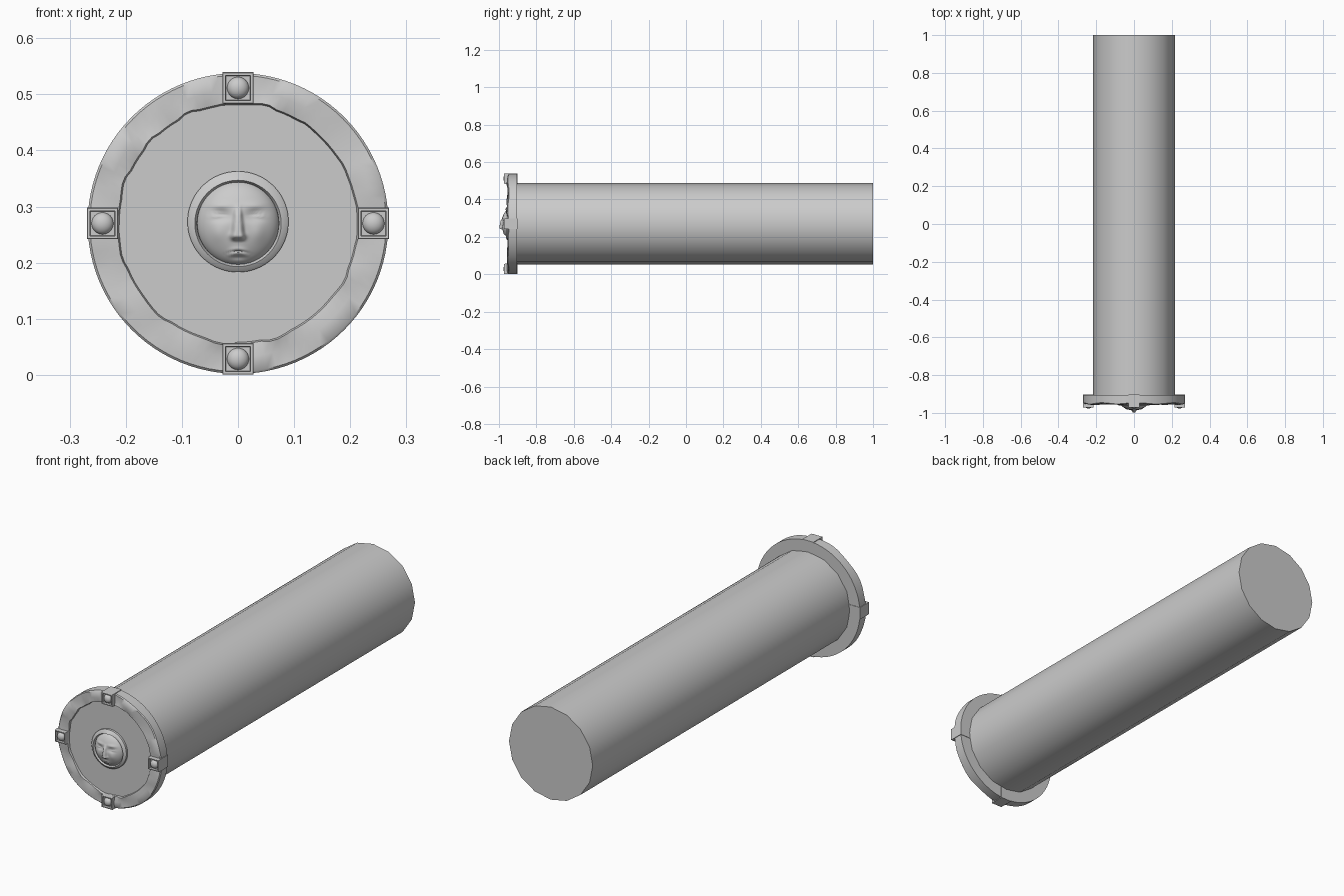
import bpy, bmesh, math, random
from mathutils import Matrix, Vector

if "Cube" in bpy.data.objects:
    bpy.data.objects.remove(bpy.data.objects["Cube"])

random.seed(7)
CZ = 0.27                      # height of the long axis
grey = bpy.data.materials.new("stone grey")
grey.diffuse_color = (0.6, 0.6, 0.6, 1)
grey.use_nodes = True
grey.node_tree.nodes["Principled BSDF"].inputs["Base Color"].default_value = grey.diffuse_color


def finish(name, bm, angle=35):
    bmesh.ops.recalc_face_normals(bm, faces=bm.faces)
    me = bpy.data.meshes.new(name)
    bm.to_mesh(me)
    bm.free()
    ob = bpy.data.objects.new(name, me)
    bpy.context.collection.objects.link(ob)
    me.materials.append(grey)
    bpy.ops.object.select_all(action='DESELECT')
    ob.select_set(True)
    bpy.context.view_layer.objects.active = ob
    bpy.ops.object.shade_smooth_by_angle(angle=math.radians(angle))
    return ob


def lathe(bm, n, section, closed=True):
    """Sweep section(angle) -> [(radius, y)] around the long axis."""
    rows = []
    for i in range(n):
        a = 2 * math.pi * i / n
        rows.append([bm.verts.new((r * math.cos(a), y, CZ + r * math.sin(a)))
                     for r, y in section(a)])
    m = len(rows[0])
    for i in range(n):
        p, q = rows[i], rows[(i + 1) % n]
        for j in range(m if closed else m - 1):
            k = (j + 1) % m
            bm.faces.new((p[j], p[k], q[k], q[j]))
    return rows


# Long shaft with flat ends
bm = bmesh.new()
rows = lathe(bm, 16, lambda a: [(0.217, -0.91), (0.217, 1.0)], closed=False)
for j in (0, 1):
    bm.faces.new([r[j] for r in rows])
finish("shaft", bm)

# Smooth front plate inside the collar
bm = bmesh.new()
rows = lathe(bm, 48, lambda a: [(0.222, -0.906), (0.222, -0.945)], closed=False)
for j in (0, 1):
    bm.faces.new([r[j] for r in rows])
finish("front_plate", bm)


# Worn collar with a chipped, uneven front
def wave(lo, hi):
    terms = [(k, random.uniform(-1, 1), random.uniform(0, 6.28)) for k in range(lo, hi)]
    return lambda a: 0.5 * sum(s * math.sin(k * a + p) for k, s, p in terms)


wear, chips = wave(4, 13), wave(9, 22)


def collar(a):
    w = max(-1, min(1, wear(a)))
    c = max(-1, min(1, chips(a)))
    chip = 0.004 * max(0, c)
    return [(0.268, -0.904), (0.268, -0.949 - 0.003 * w),
            (0.264, -0.953 - 0.003 * w), (0.238, -0.955 - 0.004 * w + chip),
            (0.214 + chip, -0.953 - 0.003 * c), (0.211 + chip, -0.944),
            (0.211, -0.904)]


bm = bmesh.new()
lathe(bm, 96, collar)
finish("worn_collar", bm, 40)

# Four square studs: stepped frame with a round bead
for k, side in enumerate(("right", "top", "left", "bottom")):
    a = k * math.pi / 2
    c = Vector((0.2415 * math.cos(a), 0, CZ + 0.2415 * math.sin(a)))
    bm = bmesh.new()
    loops = []
    for h, y in ((0.028, -0.902), (0.028, -0.969), (0.0265, -0.972),
                 (0.0225, -0.972), (0.0215, -0.962)):
        loops.append([bm.verts.new((c.x + sx * h, y, c.z + sz * h))
                      for sx, sz in ((-1, -1), (1, -1), (1, 1), (-1, 1))])
    for p, q in zip(loops, loops[1:]):
        for i in range(4):
            n = (i + 1) % 4
            bm.faces.new((p[i], p[n], q[n], q[i]))
    bm.faces.new(loops[0])
    bm.faces.new(loops[-1])
    finish("stud_frame_" + side, bm, 25)
    bm = bmesh.new()
    bmesh.ops.create_uvsphere(
        bm, u_segments=24, v_segments=12, radius=0.0195,
        matrix=Matrix.Translation((c.x, -0.962, c.z)) @ Matrix.Diagonal((1, 0.75, 1, 1)))
    finish("stud_bead_" + side, bm)


# Rim around the face, a little taller at the crown
def rim(a):
    top = math.exp(-((a - math.pi / 2) / 0.25) ** 2)
    r = 0.09 + 0.003 * math.sin(a)
    return [(r, -0.94), (r, -0.955), (r - 0.003, -0.958),
            (0.077, -0.962 - 0.006 * top), (0.073, -0.956), (0.072, -0.94)]


bm = bmesh.new()
lathe(bm, 64, rim)
finish("face_rim", bm)


def bump(x, z, cx, cz, sx, sz):
    return math.exp(-((x - cx) / sx) ** 2 - ((z - cz) / sz) ** 2)


# Height of the face relief at x, z measured from the face centre
def relief(x, z):
    ax = abs(x)
    r2 = min(1, (x / 0.074) ** 2 + (z / 0.077) ** 2)
    h = 0.042 * math.sqrt(1 - r2)
    fade = 1 - r2 ** 3
    t = min(1, max(0, (0.026 - z) / 0.05))
    f = 0.0
    if -0.045 < z < 0.035:                                   # nose
        top = min(1, (0.035 - z) / 0.02)
        tip = min(1, max(0, (z + 0.033) / 0.008))
        f += (0.005 + 0.009 * t) * top * tip * math.exp(-(x / (0.006 + 0.005 * t)) ** 4)
    f += 0.003 * bump(ax, z, 0.011, -0.023, 0.006, 0.006)    # nostrils
    f += 0.003 * bump(ax, z, 0.034, 0.031, 0.022, 0.006)     # brows
    f -= 0.007 * bump(ax, z, 0.030, 0.013, 0.017, 0.009)     # eye sockets
    f += 0.005 * bump(ax, z, 0.036, 0.013, 0.014, 0.005)     # eyelids
    f -= 0.003 * bump(ax, z, 0.036, 0.0145, 0.013, 0.0015)   # eye slits
    f += 0.003 * bump(ax, z, 0.036, -0.018, 0.014, 0.018)    # cheeks
    arc = z + 0.050 + 14 * x * x                             # drooping mouth
    f += 0.004 * math.exp(-(x / 0.018) ** 4 - ((arc + 0.001) / 0.007) ** 2)
    f -= 0.005 * math.exp(-(x / 0.020) ** 4 - (arc / 0.0018) ** 2)
    f -= 0.003 * bump(x, z, 0, -0.062, 0.014, 0.004)         # chin crease
    return h + f * fade


bm = bmesh.new()
centre = bm.verts.new((0, -0.943 - relief(0, 0), CZ + 0.001))
N, M = 96, 44
prev = None
for i in range(1, M + 1):
    s = math.sin(i / M * math.pi / 2)
    ring = []
    for j in range(N):
        a = 2 * math.pi * j / N
        x, z = 0.074 * s * math.cos(a), 0.077 * s * math.sin(a)
        ring.append(bm.verts.new((x, -0.943 - relief(x, z), CZ + 0.001 + z)))
    for j in range(N):
        k = (j + 1) % N
        if prev:
            bm.faces.new((prev[j], prev[k], ring[k], ring[j]))
        else:
            bm.faces.new((centre, ring[k], ring[j]))
    prev = ring
bm.faces.new(prev)
finish("carved_face", bm, 60)
